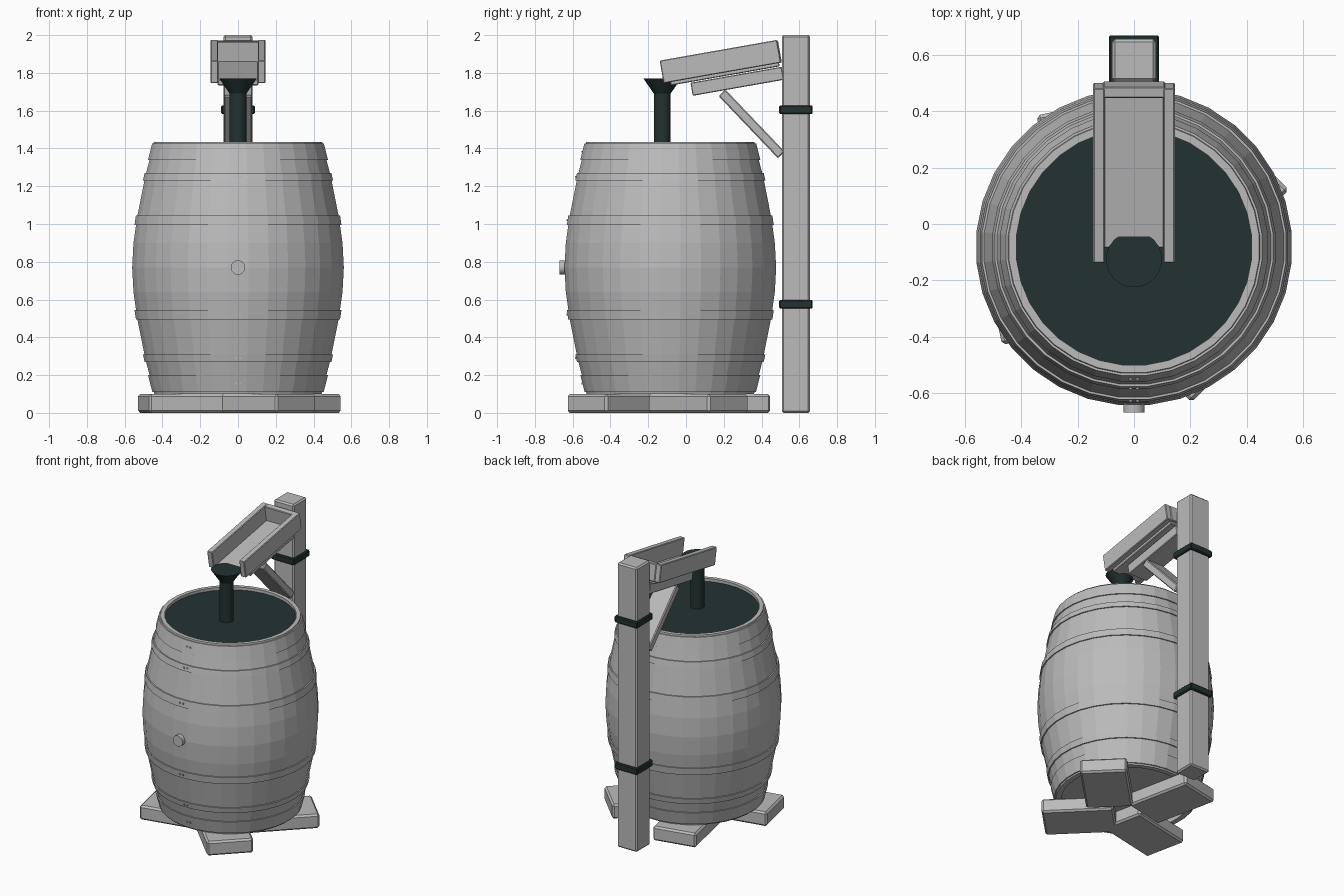
import bpy, bmesh, math
from mathutils import Matrix, Vector

if "Cube" in bpy.data.objects:
    bpy.data.objects.remove(bpy.data.objects["Cube"])


def material(name, rgb):
    m = bpy.data.materials.new(name)
    m.diffuse_color = (*rgb, 1)
    m.use_nodes = True
    m.node_tree.nodes["Principled BSDF"].inputs["Base Color"].default_value = m.diffuse_color
    return m


GREY = material("weathered grey", (0.5, 0.5, 0.5))
DARK = material("dark teal", (0.017, 0.031, 0.031))
CY = -0.083          # barrel axis, y
SIDES = 32           # one side per stave


def finish(name, bm, mat, smooth=None):
    bmesh.ops.recalc_face_normals(bm, faces=bm.faces)
    me = bpy.data.meshes.new(name)
    bm.to_mesh(me)
    bm.free()
    me.materials.append(mat)
    ob = bpy.data.objects.new(name, me)
    bpy.context.collection.objects.link(ob)
    if smooth:
        bpy.ops.object.select_all(action='DESELECT')
        bpy.context.view_layer.objects.active = ob
        ob.select_set(True)
        bpy.ops.object.shade_smooth_by_angle(angle=math.radians(smooth))
    return ob


def box(name, center, size, mat=GREY, rx=0, rz=0, bevel=0.006):
    bm = bmesh.new()
    bmesh.ops.create_cube(bm, size=1)
    bmesh.ops.scale(bm, vec=size, verts=bm.verts)
    if bevel:
        bmesh.ops.bevel(bm, geom=bm.edges[:], offset=bevel, segments=1, affect='EDGES')
    rot = Matrix.Rotation(rz, 4, 'Z') @ Matrix.Rotation(rx, 4, 'X')
    bm.transform(Matrix.Translation(center) @ rot)
    return finish(name, bm, mat)


def lathe(name, profile, cy, mat, sides=SIDES, closed=False, smooth=None):
    """Spin (radius, z) points about a vertical axis; open ends are capped."""
    bm = bmesh.new()
    rings = []
    for r, z in profile:
        ring = []
        for i in range(sides):
            a = 2 * math.pi * (i + 0.5) / sides
            ring.append(bm.verts.new((r * math.cos(a), cy + r * math.sin(a), z)))
        rings.append(ring)
    pairs = list(zip(rings, rings[1:]))
    if closed:
        pairs.append((rings[-1], rings[0]))
    else:
        bm.faces.new(rings[0])
        bm.faces.new(rings[-1])
    for a, b in pairs:
        for i in range(sides):
            j = (i + 1) % sides
            bm.faces.new((a[i], a[j], b[j], b[i]))
    return finish(name, bm, mat, smooth)


# Barrel of staves, with a recessed bottom and rim
WALL = [(0.445, 0.10), (0.468, 0.19), (0.494, 0.29), (0.536, 0.50), (0.556, 0.64),
        (0.563, 0.77), (0.556, 0.90), (0.536, 1.04), (0.494, 1.25), (0.468, 1.35),
        (0.447, 1.435)]
lathe("barrel_staves", [(0.41, 0.13), (0.41, 0.10)] + WALL + [(0.42, 1.435), (0.42, 1.40)],
      CY, GREY)
lathe("barrel_lid", [(0.422, 1.39), (0.422, 1.415)], CY, DARK)


def wall_radius(z):
    for (r0, z0), (r1, z1) in zip(WALL, WALL[1:]):
        if z0 <= z <= z1:
            return r0 + (r1 - r0) * (z - z0) / (z1 - z0)


# Hoops, each with a pair of rivets at the front
for n, (lo, hi) in enumerate([(0.11, 0.20), (0.27, 0.31), (0.495, 0.545),
                              (0.995, 1.045), (1.23, 1.27), (1.34, 1.425)]):
    a, b = wall_radius(lo), wall_radius(hi)
    lathe(f"hoop_{n + 1}", [(a - 0.01, lo), (a + 0.008, lo), (b + 0.008, hi), (b - 0.01, hi)],
          CY, GREY, closed=True)
    z = (lo + hi) / 2
    for s in (-1, 1):
        box(f"rivet_{n + 1}", (s * 0.012, CY - wall_radius(z) - 0.005, z),
            (0.01, 0.012, 0.01), bevel=0)

# Bung on the front
bm = bmesh.new()
bmesh.ops.create_cone(bm, cap_ends=True, segments=20, radius1=0.038, radius2=0.038, depth=0.06)
bm.transform(Matrix.Translation((0, -0.64, 0.77)) @ Matrix.Rotation(math.pi / 2, 4, 'X'))
finish("bung", bm, GREY, 30)

# Four feet: outer end centre (relative to the barrel axis) and heading
for n, (x, y, deg) in enumerate([(0.445, 0.31, 45), (0.31, -0.445, -45),
                                 (-0.20, 0.50, 102), (-0.50, -0.20, 192)]):
    a = math.radians(deg)
    L = 0.46
    box(f"foot_{n + 1}", (x - math.cos(a) * L / 2, CY + y - math.sin(a) * L / 2, 0.05),
        (L, 0.30, 0.10), rz=a, bevel=0.012)

# Post with two clamps
box("post", (0, 0.582, 1.0), (0.155, 0.15, 2.0), bevel=0.01)
for n, z in enumerate((0.575, 1.605)):
    box(f"post_clamp_{n + 1}", (0, 0.582, z), (0.178, 0.178, 0.046), DARK)

# Sloping trough, laid out along its own length then tilted
TILT = math.atan2(0.11, 0.625)
ORIGIN = Vector((0, -0.118, 1.745))    # lower front edge
ROT = Matrix.Rotation(TILT, 3, 'X')


def tilted(name, x, y0, y1, z0, z1, w):
    c = ORIGIN + ROT @ Vector((x, (y0 + y1) / 2, (z0 + z1) / 2))
    box(name, c, (w, y1 - y0, z1 - z0), rx=TILT, bevel=0.004)


for s, side in ((-1, "left"), (1, "right")):
    tilted(f"trough_{side}_wall", s * 0.125, 0, 0.63, 0, 0.122, 0.04)
tilted("trough_floor", 0, 0.035, 0.62, -0.018, 0.012, 0.215)
tilted("trough_back", 0, 0.595, 0.635, 0, 0.118, 0.22)
tilted("trough_beam", 0, 0.14, 0.63, -0.092, -0.022, 0.15)

# Diagonal brace from post to beam
p, q = Vector((0, 0.19, 1.695)), Vector((0, 0.505, 1.365))
d = q - p
box("brace", (p + q) / 2, (0.15, d.length, 0.05), rx=math.atan2(d.z, d.y))

# Filling funnel standing on the lid
lathe("funnel", [(0.045, 1.40), (0.045, 1.69), (0.1, 1.77)], -0.126, DARK, 20, smooth=30)
